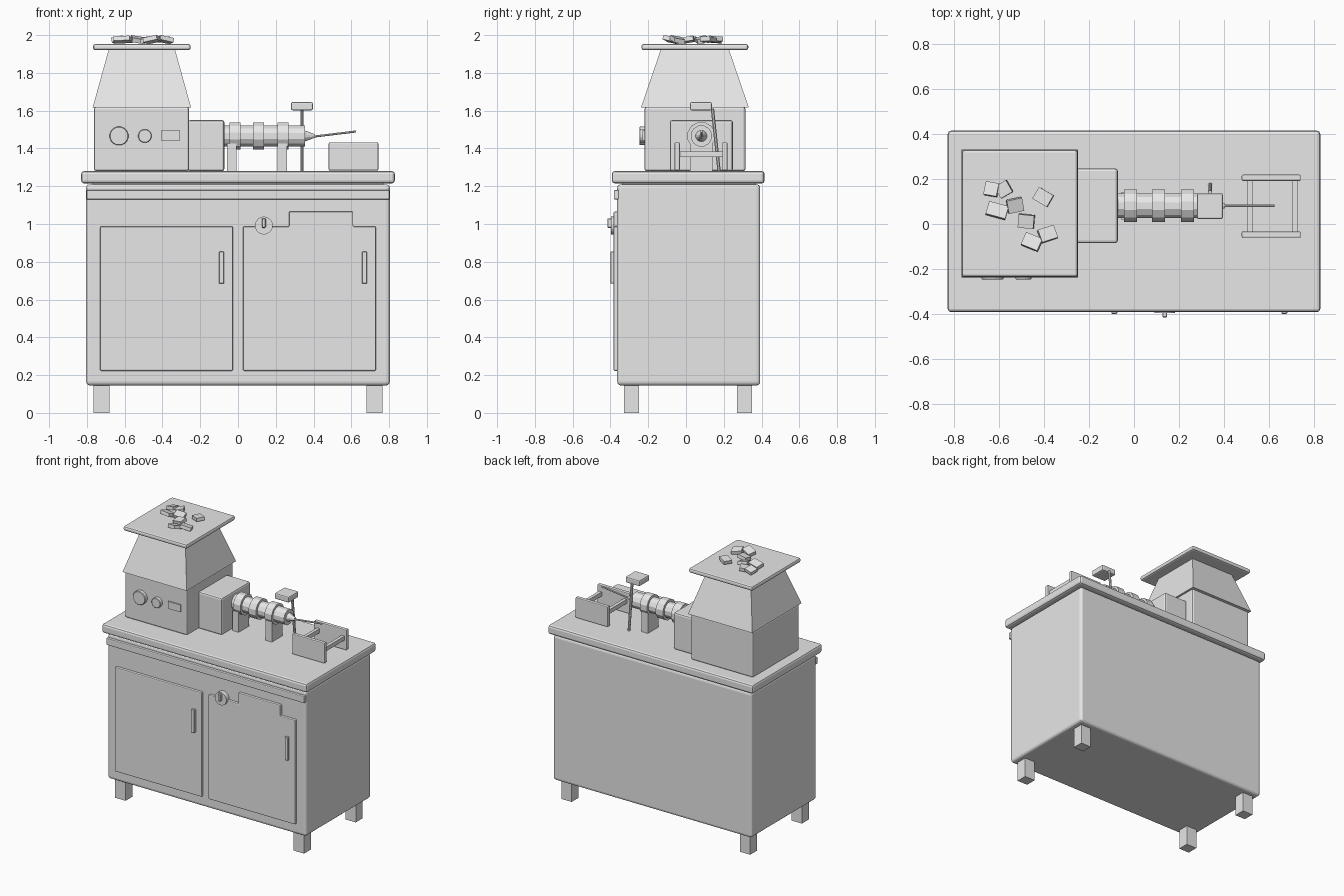
import bpy, bmesh, math, random
from mathutils import Vector, Matrix

if "Cube" in bpy.data.objects:
    bpy.data.objects.remove(bpy.data.objects["Cube"], do_unlink=True)

grey = bpy.data.materials.new("plain_grey")
grey.use_nodes = True
grey.diffuse_color = (0.8, 0.8, 0.8, 1)
grey.node_tree.nodes["Principled BSDF"].inputs["Base Color"].default_value = (0.8, 0.8, 0.8, 1)


def finish(name, bm, bevel=0, segments=2):
    bmesh.ops.recalc_face_normals(bm, faces=bm.faces)
    mesh = bpy.data.meshes.new(name)
    bm.to_mesh(mesh)
    bm.free()
    mesh.materials.append(grey)
    ob = bpy.data.objects.new(name, mesh)
    bpy.context.collection.objects.link(ob)
    if bevel:
        mod = ob.modifiers.new("Bevel", "BEVEL")
        mod.width, mod.segments = bevel, segments
        mod.limit_method = "ANGLE"
    return ob


def box(name, x, y, z, bevel=0, segments=2):
    """Box from (low, high) ranges on each axis."""
    bm = bmesh.new()
    size = [r[1] - r[0] for r in (x, y, z)]
    mid = [(r[0] + r[1]) / 2 for r in (x, y, z)]
    mat = Matrix.Translation(mid) @ Matrix.Diagonal((*size, 1))
    bmesh.ops.create_cube(bm, size=1, matrix=mat)
    return finish(name, bm, bevel, segments)


def tube(name, start, end, r1, r2=None, sides=12, bevel=0):
    """Cylinder or cone between two points."""
    a, b = Vector(start), Vector(end)
    d = b - a
    turn = d.to_track_quat("Z", "Y").to_matrix().to_4x4()
    spin = Matrix.Rotation(math.pi / sides, 4, "Z")
    bm = bmesh.new()
    bmesh.ops.create_cone(bm, cap_ends=True, segments=sides, radius1=r1,
                          radius2=r1 if r2 is None else r2, depth=d.length,
                          matrix=Matrix.Translation((a + b) / 2) @ turn @ spin)
    return finish(name, bm, bevel, 1)


def plate(name, outline, y0, y1, bevel=0):
    """Front-facing outline in x, z extruded along y."""
    bm = bmesh.new()
    face = bm.faces.new([bm.verts.new((x, y0, z)) for x, z in outline])
    ext = bmesh.ops.extrude_face_region(bm, geom=[face])
    verts = [v for v in ext["geom"] if isinstance(v, bmesh.types.BMVert)]
    bmesh.ops.translate(bm, verts=verts, vec=(0, y1 - y0, 0))
    return finish(name, bm, bevel)


# Cabinet, worktop and feet
box("cabinet", (-0.804, 0.804), (-0.364, 0.393), (0.145, 1.21), 0.02, 3)
box("worktop", (-0.83, 0.83), (-0.393, 0.416), (1.215, 1.28), 0.015)
box("worktop_core", (-0.77, 0.77), (-0.34, 0.37), (1.2, 1.23))
box("front_band", (-0.802, 0.802), (-0.382, -0.355), (1.13, 1.18), 0.006)
for sx, x in (("right", -0.723), ("left", 0.723)):
    for sy, y in (("front", -0.288), ("back", 0.31)):
        box(f"{sy}_{sx}_foot", (x - 0.042, x + 0.042), (y - 0.04, y + 0.04), (0, 0.16))

# Doors, handles and lock
box("right_door", (-0.73, -0.027), (-0.383, -0.355), (0.223, 0.987), 0.006)
plate("left_door", [(0.027, 0.223), (0.73, 0.223), (0.73, 0.987), (0.61, 0.987),
                    (0.61, 1.066), (0.27, 1.066), (0.27, 0.987), (0.027, 0.987)],
      -0.383, -0.355, 0.006)
for side, x in (("right", -0.087), ("left", 0.67)):
    box(f"{side}_door_handle", (x - 0.013, x + 0.013), (-0.4, -0.375), (0.684, 0.854), 0.003, 1)
tube("lock_dial", (0.137, -0.36, 0.992), (0.137, -0.397, 0.992), 0.047, sides=24)
box("lock_pointer", (0.127, 0.147), (-0.416, -0.39), (0.98, 1.03), 0.003, 1)

# Machine body, hopper and gearbox
box("machine_body", (-0.763, -0.259), (-0.22, 0.315), (1.28, 1.62), 0.012)
HX, HY = -0.509, 0.047
bm = bmesh.new()
bmesh.ops.create_cube(bm, size=2)
for v in bm.verts:
    top = v.co.z > 0
    v.co = (HX + v.co.x * (0.175 if top else 0.26),
            HY + v.co.y * (0.18 if top else 0.285), 1.925 if top else 1.618)
finish("hopper", bm)
box("hopper_rim", (HX - 0.258, HX + 0.258), (HY - 0.283, HY + 0.283), (1.92, 1.953), 0.012)
box("gearbox", (-0.265, -0.072), (-0.085, 0.248), (1.28, 1.55), 0.012)

# Loose chunks lying on the hopper
random.seed(4)
chunks = [(-0.635, 0.155, -10, 0.06), (-0.58, 0.155, 30, 0.06), (-0.61, 0.06, -15, 0.09),
          (-0.53, 0.083, 12, 0.07), (-0.48, 0.012, -6, 0.07), (-0.405, 0.12, -30, 0.075),
          (-0.455, -0.08, -22, 0.08), (-0.385, -0.045, 18, 0.075)]
for i, (x, y, angle, length) in enumerate(chunks):
    ob = box(f"chunk_{i + 1}", (-length / 2, length / 2), (-0.03, 0.03), (-0.012, 0.012))
    ob.location = (x, y, 1.976)
    ob.rotation_euler = (random.uniform(-0.3, 0.3), random.uniform(-0.25, 0.25),
                         math.radians(angle))

# Barrel with collars, nozzle and extruded strand
AY, AZ = 0.081, 1.466
tube("barrel", (-0.09, AY, AZ), (0.354, AY, AZ), 0.057)
for i, x in enumerate((-0.016, 0.109, 0.238)):
    tube(f"collar_{i + 1}", (x - 0.029, AY, AZ), (x + 0.029, AY, AZ), 0.075)
tube("nozzle", (0.35, AY, AZ), (0.406, AY, AZ), 0.032, 0.01)
tube("strand", (0.395, AY, AZ - 0.004), (0.625, AY, 1.49), 0.006, sides=8)
for i, x in enumerate((-0.034, 0.235)):
    box(f"barrel_support_{i + 1}", (x - 0.025, x + 0.025), (AY - 0.06, AY + 0.06), (1.28, 1.425))

# Raised box on its leaning post
box("post_head", (0.28, 0.396), (0.022, 0.137), (1.602, 1.645), 0.008)
tube("post", (0.339, 0.175, 1.28), (0.339, 0.14, 1.61), 0.0095, sides=8)

# Catch tray: two side plates joined by bars
for side, y in (("front", -0.047), ("back", 0.206)):
    box(f"tray_{side}_plate", (0.48, 0.743), (y - 0.014, y + 0.014), (1.283, 1.432), 0.006)
for i, x in enumerate((0.515, 0.717)):
    box(f"tray_bar_{i + 1}", (x - 0.012, x + 0.012), (-0.04, 0.2), (1.355, 1.385))

# Controls on the body front
tube("large_dial", (-0.63, -0.21, AZ), (-0.63, -0.247, AZ), 0.05, sides=16, bevel=0.003)
tube("small_dial", (-0.493, -0.21, AZ), (-0.493, -0.247, AZ), 0.036, sides=16, bevel=0.003)
box("display", (-0.407, -0.307), (-0.229, -0.21), (1.443, 1.496))
